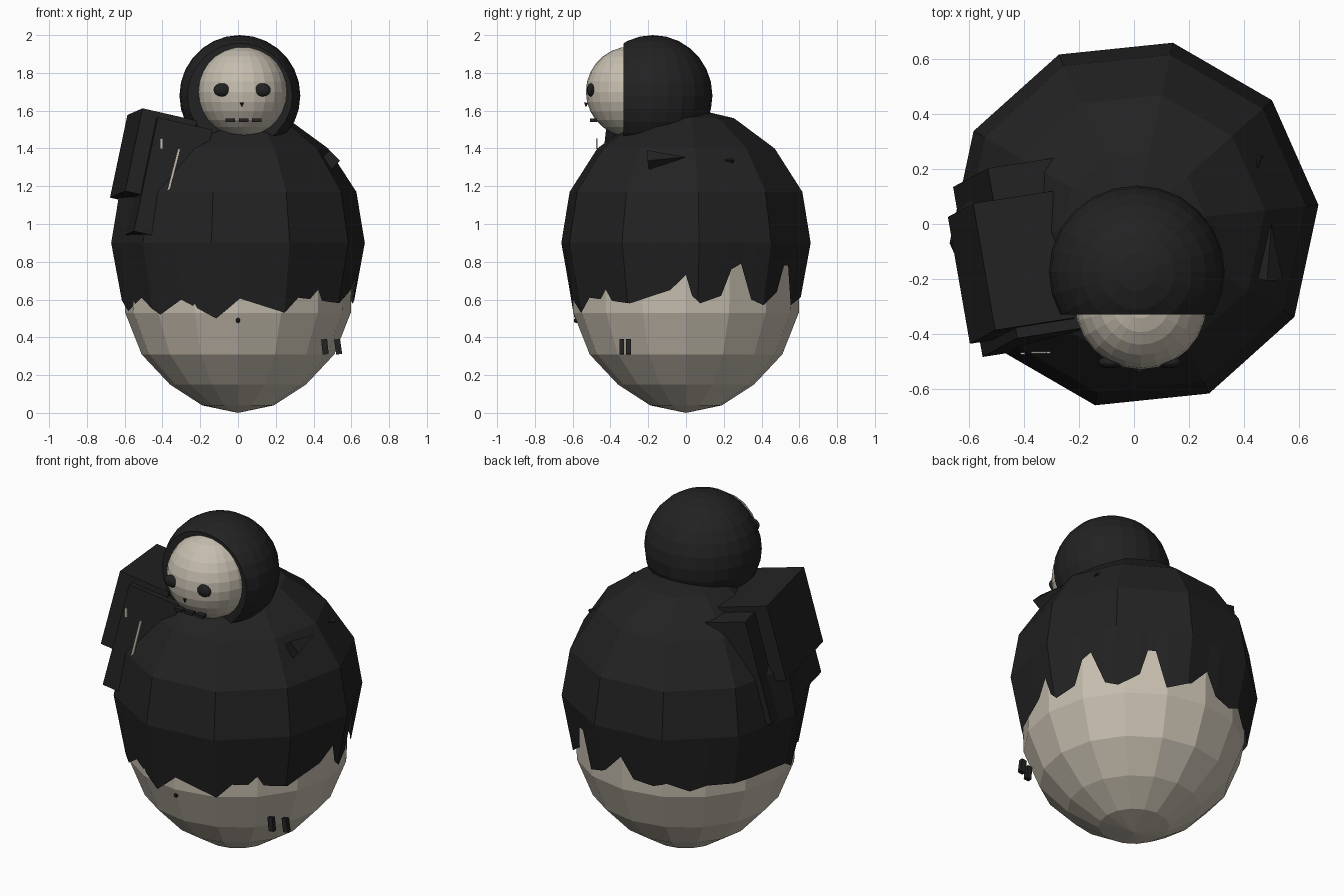
import bpy, bmesh, math
from mathutils import Vector, Matrix

old = bpy.data.objects.get("Cube")
if old:
    bpy.data.objects.remove(old, do_unlink=True)


def material(name, rgb):
    m = bpy.data.materials.new(name)
    m.use_nodes = True
    m.diffuse_color = (*rgb, 1)
    bsdf = m.node_tree.nodes["Principled BSDF"]
    bsdf.inputs["Base Color"].default_value = (*rgb, 1)
    bsdf.inputs["Roughness"].default_value = 0.9
    return m


DARK = material("charcoal", (0.016, 0.016, 0.016))
PALE = material("bone", (0.56, 0.51, 0.425))


def finish(bm, name, mat):
    bmesh.ops.recalc_face_normals(bm, faces=bm.faces)
    mesh = bpy.data.meshes.new(name)
    bm.to_mesh(mesh)
    bm.free()
    mesh.materials.append(mat)
    ob = bpy.data.objects.new(name, mesh)
    bpy.context.collection.objects.link(ob)
    return ob


def loft(rings, name, mat, bottom=None, top=None):
    """Skin a stack of closed rings, with optional end points."""
    bm = bmesh.new()
    rows = [[bm.verts.new(p) for p in ring] for ring in rings]
    n = len(rows[0])
    for a, b in zip(rows, rows[1:]):
        for i in range(n):
            j = (i + 1) % n
            bm.faces.new((a[i], a[j], b[j], b[i]))
    for tip, row in ((bottom, rows[0]), (top, rows[-1])):
        if tip is not None:
            v = bm.verts.new(tip)
            for i in range(n):
                bm.faces.new((v, row[i], row[(i + 1) % n]))
    return finish(bm, name, mat)


def ball(name, centre, radii, mat, segs=24, rings=14, cut_y=None):
    bm = bmesh.new()
    bmesh.ops.create_uvsphere(bm, u_segments=segs, v_segments=rings, radius=1)
    bmesh.ops.transform(bm, matrix=Matrix.Translation(centre) @ Matrix.Diagonal((*radii, 1)), verts=bm.verts)
    if cut_y is not None:
        cut = bmesh.ops.bisect_plane(bm, geom=bm.verts[:] + bm.edges[:] + bm.faces[:],
                                     plane_co=(0, cut_y, 0), plane_no=(0, -1, 0), clear_outer=True)
        rim = [e for e in cut["geom_cut"] if isinstance(e, bmesh.types.BMEdge)]
        bmesh.ops.contextual_create(bm, geom=rim)
    return finish(bm, name, mat)


def box(name, centre, size, mat, rot=Matrix.Identity(3)):
    bm = bmesh.new()
    bmesh.ops.create_cube(bm, size=1)
    m = Matrix.Translation(centre) @ rot.to_4x4() @ Matrix.Diagonal((*size, 1))
    bmesh.ops.transform(bm, matrix=m, verts=bm.verts)
    return finish(bm, name, mat)


def cone(name, base, tip, radius, sides, mat):
    bm = bmesh.new()
    axis = Vector(tip) - Vector(base)
    bmesh.ops.create_cone(bm, cap_ends=True, segments=sides, radius1=radius, radius2=0, depth=axis.length)
    rot = axis.to_track_quat('Z', 'Y').to_matrix().to_4x4()
    m = Matrix.Translation((Vector(base) + Vector(tip)) / 2) @ rot
    bmesh.ops.transform(bm, matrix=m, verts=bm.verts)
    return finish(bm, name, mat)


def polar(r, deg, z):
    a = math.radians(deg)
    return (r * math.cos(a), r * math.sin(a), z)


# Pale lower body
belly = [(0.19, 0.04), (0.36, 0.15), (0.51, 0.31), (0.597, 0.53), (0.6, 0.64), (0.605, 0.82)]
loft([[polar(r, -90 + i * 22.5, z) for i in range(16)] for r, z in belly],
     "lower_body", PALE, bottom=(0, 0, 0), top=(0, 0, 1.0))

# Dark ten-sided cloak with a ragged hem: (angle, height)
START = 5.9
hem = [(-165, .54), (-148, .61), (-133, .52), (-120, .6), (-101, .5), (-89, .605), (-66, .53),
       (-58, .61), (-29, .58), (-8, .65), (0, .73), (3, .62), (7, .58), (18, .62), (23, .76),
       (28, .79), (35, .6), (42, .57), (53, .64), (57, .78), (61, .78), (67, .57), (80, .62),
       (90, .73), (97, .61), (108, .59), (115, .62), (127, .57), (136, .6), (161, .6), (185, .6)]


def hem_height(deg):
    pts = hem + [(hem[0][0] + 360, hem[0][1])]
    deg = (deg + 165) % 360 - 165
    for (a, za), (b, zb) in zip(pts, pts[1:]):
        if a <= deg <= b:
            return za + (zb - za) * (deg - a) / (b - a)
    return 0.6


def ten_sided(r, deg):
    half = math.radians(18)
    return r * math.cos(half) / math.cos(math.radians((deg - START) % 36) - half)


corners = [(START + 36 * i + 165) % 360 - 165 for i in range(10)]
angles = sorted(set([a for a, z in hem] + corners))
hem_ring = []
for a in angles:
    z = hem_height(a)
    hem_ring.append(polar(max(ten_sided(0.67 - (0.9 - z) * 0.17, a), 0.602), a, z))
cloak = [(0.675, 0.9), (0.63, 1.17), (0.48, 1.40), (0.26, 1.56)]
loft([hem_ring] + [[polar(ten_sided(r, a), a, z) for a in angles] for r, z in cloak],
     "cloak", DARK, top=(0, 0, 1.62))

# Hooded head and face
ball("hood", (0.01, -0.175, 1.68), (0.32, 0.315, 0.32), DARK, cut_y=-0.33)
ball("face", (0.025, -0.29, 1.70), (0.24, 0.24, 0.24), PALE)
for side, x in (("right", -0.085), ("left", 0.128)):
    ball(side + "_eye", (x, -0.503, 1.71), (0.045, 0.022, 0.035), DARK, 16, 8)
cone("nose", (0.02, -0.528, 1.642), (0.02, -0.53, 1.618), 0.012, 4, DARK)
for i, x in enumerate((-0.04, 0.03, 0.10)):
    box("mouth_dash_%d" % (i + 1), (x, -0.49, 1.55), (0.05, 0.035, 0.018), DARK)

# Leaning bag on the right shoulder, with an outer pocket
back = Vector((-0.17, 0.98, -0.075)).normalized()
out = Vector((0.21, 0.07, 0.97)).cross(back).normalized()
up = back.cross(out)
lean = Matrix((out, back, up)).transposed()
box("bag", (-0.397, -0.118, 1.207), (0.3, 0.63, 0.62), DARK, lean)
box("bag_pocket", (-0.447, -0.158, 1.343), (0.3, 0.47, 0.45), DARK, lean)

# Pale strap and buckle in front of the bag
box("strap", (-0.348, -0.468, 1.255), (0.014, 0.008, 0.295), PALE, Matrix.Rotation(math.radians(14.5), 3, 'Y'))
box("buckle", (-0.405, -0.472, 1.425), (0.016, 0.008, 0.055), PALE)

# Small spikes on the left shoulder
cone("shoulder_spike", (0.485, -0.2, 1.335), (0.5, 0, 1.355), 0.056, 4, DARK)
cone("small_spike", (0.46, 0.25, 1.335), (0.445, 0.19, 1.34), 0.012, 4, DARK)

# Button and two pegs low on the body
ball("button", (0, -0.582, 0.49), (0.011, 0.012, 0.014), DARK, 8, 6)
for i, (x, y) in enumerate(((0.46, -0.34), (0.53, -0.305))):
    box("peg_%d" % (i + 1), (x, y, 0.35), (0.032, 0.025, 0.08), DARK,
        Matrix.Rotation(math.radians(-8 if i else -6), 3, 'Y'))
